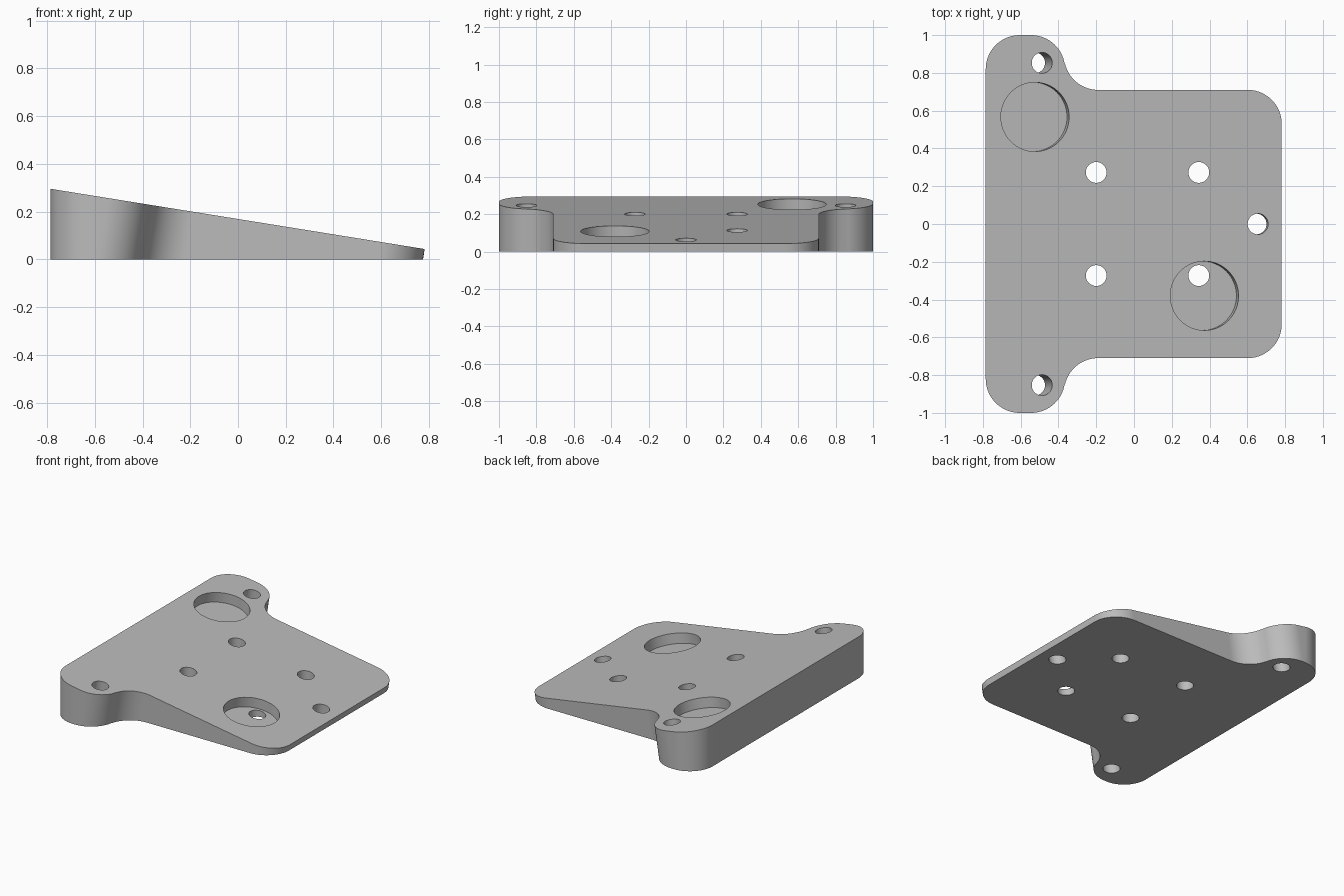
import bpy, bmesh, math
from mathutils import Vector

cube = bpy.data.objects.get("Cube")
if cube:
    bpy.data.objects.remove(cube, do_unlink=True)

SLOPE = 0.161
TILT = math.atan(SLOPE)
R = 0.18
NORMAL = Vector((SLOPE, 0, 1)).normalized()


def top_z(x):
    return 0.169 - SLOPE * x


def arc(cx, cy, start, end, steps=20):
    angles = [math.radians(start + (end - start) * i / steps) for i in range(steps + 1)]
    return [(cx + R * math.cos(a), cy + R * math.sin(a)) for a in angles]


# Half outline: outer ear corner, inner ear corner, concave fillet, front corner
half = (arc(-0.605, 0.82, 180, 90) + arc(-0.545, 0.82, 90, 11.2)
        + arc(-0.19, 0.89, 191.2, 270)[1:] + arc(0.602, 0.53, 90, 0))
outline = half + [(x, -y) for x, y in reversed(half)]

# Wedge body: thick end drops straight down, the rest follows the sloped face's normal
bm = bmesh.new()
top, bottom = [], []
for x, y in outline:
    z = top_z(x)
    shift = 0 if x < -0.6 else SLOPE * z
    top.append(bm.verts.new((x, y, z)))
    bottom.append(bm.verts.new((x - shift, y, 0)))
bm.faces.new(top)
bm.faces.new(bottom)
n = len(outline)
for i in range(n):
    j = (i + 1) % n
    bm.faces.new((top[i], top[j], bottom[j], bottom[i]))
bmesh.ops.recalc_face_normals(bm, faces=bm.faces)
mesh = bpy.data.meshes.new("wedge_plate")
bm.to_mesh(mesh)
bm.free()
plate = bpy.data.objects.new("wedge_plate", mesh)
bpy.context.collection.objects.link(plate)


def cut(name, x, y, radius, low, high, tilt):
    """Cut a cylinder spanning low..high along its axis from the sloped face."""
    axis = NORMAL if tilt else Vector((0, 0, 1))
    centre = Vector((x, y, top_z(x))) + axis * (low + high) / 2
    bpy.ops.mesh.primitive_cylinder_add(vertices=64, radius=radius, depth=high - low,
                                        location=centre, rotation=(0, tilt, 0))
    cutter = bpy.context.object
    cutter.name = name
    cutter.hide_render = True
    mod = plate.modifiers.new(name, 'BOOLEAN')
    mod.operation = 'DIFFERENCE'
    mod.solver = 'EXACT'
    mod.object = cutter
    bpy.ops.object.select_all(action='DESELECT')
    bpy.context.view_layer.objects.active = plate
    plate.select_set(True)
    bpy.ops.object.modifier_apply(modifier=name)
    bpy.data.objects.remove(cutter, do_unlink=True)


# Round shallow pockets
for x, y in ((-0.524, 0.567), (0.373, -0.38)):
    cut("pocket_cutter", x, y, 0.183, -0.072, 0.2, TILT)

# Screw holes square to the sloped face
for x, y in ((-0.487, 0.853), (-0.487, -0.853), (0.656, 0)):
    cut("tilted_hole_cutter", x, y, 0.055, -0.5, 0.2, TILT)

# Vertical screw holes
for x in (-0.2, 0.343):
    for y in (-0.273, 0.273):
        cut("vertical_hole_cutter", x, y, 0.055, -0.5, 0.2, 0)

# Single grey finish
grey = bpy.data.materials.new("plain_grey")
grey.use_nodes = True
colour = (0.5, 0.5, 0.5, 1)
grey.diffuse_color = colour
grey.node_tree.nodes["Principled BSDF"].inputs["Base Color"].default_value = colour
plate.data.materials.clear()
plate.data.materials.append(grey)
for face in plate.data.polygons:
    face.material_index = 0
bpy.ops.object.shade_smooth_by_angle(angle=math.radians(30))
